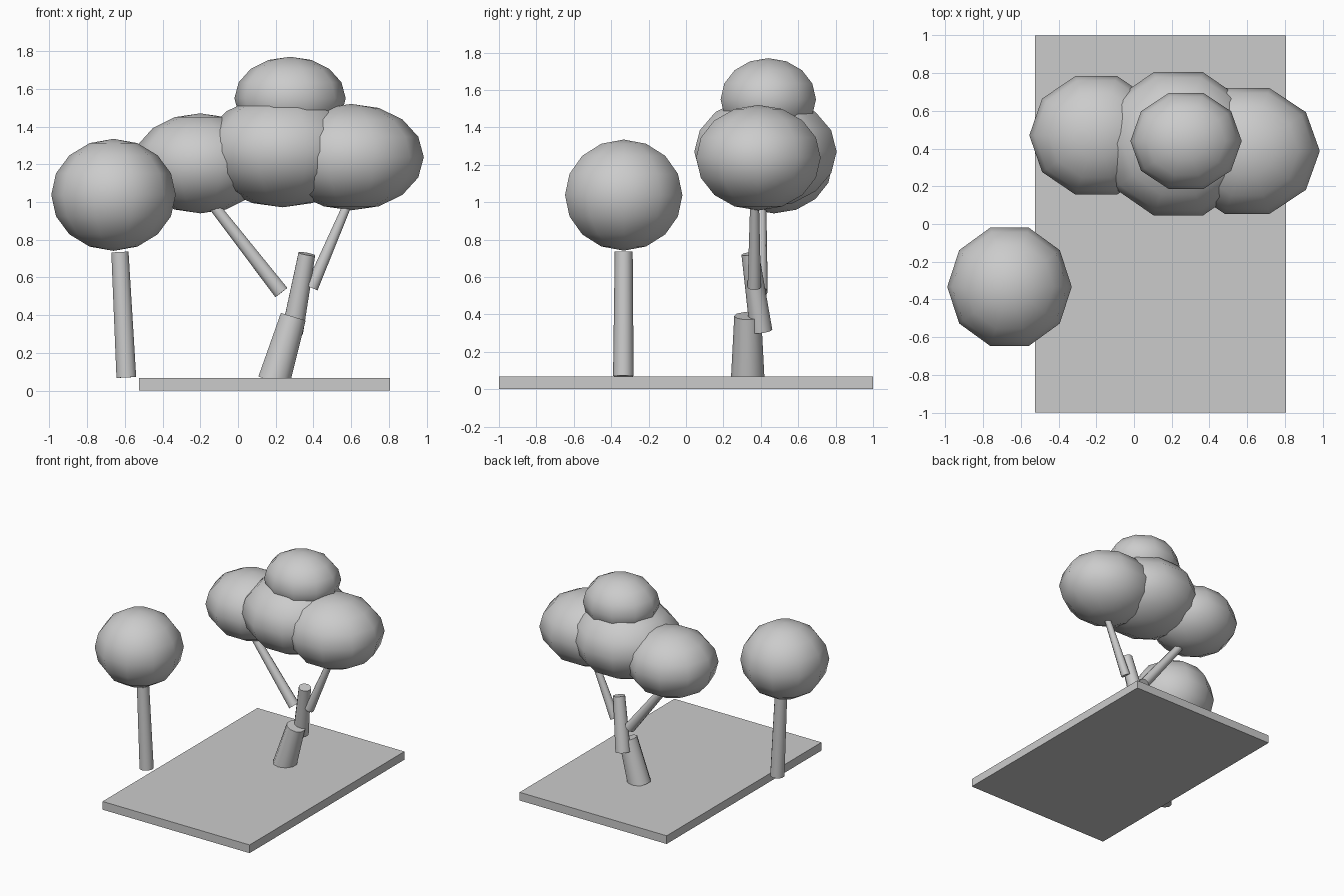
import bpy
import bmesh
import math
from mathutils import Matrix, Vector

cube = bpy.data.objects.get("Cube")
if cube:
    bpy.data.objects.remove(cube, do_unlink=True)

# One plain grey for everything
GREY = (0.6, 0.6, 0.6, 1.0)
grey = bpy.data.materials.new("plain_grey")
grey.use_nodes = True
grey.diffuse_color = GREY
for node in grey.node_tree.nodes:
    if node.type == 'BSDF_PRINCIPLED':
        node.inputs["Base Color"].default_value = GREY

SIDES = 10


def finish(name, bm, smooth_angle=None):
    """Turn a bmesh into a named grey object."""
    bmesh.ops.recalc_face_normals(bm, faces=bm.faces)
    mesh = bpy.data.meshes.new(name)
    bm.to_mesh(mesh)
    bm.free()
    mesh.materials.append(grey)
    obj = bpy.data.objects.new(name, mesh)
    bpy.context.collection.objects.link(obj)
    if smooth_angle:
        bpy.ops.object.select_all(action='DESELECT')
        obj.select_set(True)
        bpy.context.view_layer.objects.active = obj
        bpy.ops.object.shade_smooth_by_angle(angle=math.radians(smooth_angle))
    return obj


def foliage(name, centre, radii, rings=8):
    """Low-poly ellipsoid: a half circle spun around z."""
    bm = bmesh.new()
    arc = [math.pi * i / rings for i in range(rings + 1)]
    verts = [bm.verts.new((math.sin(a), 0, math.cos(a))) for a in arc]
    edges = [bm.edges.new(pair) for pair in zip(verts, verts[1:])]
    bmesh.ops.spin(bm, geom=verts + edges, cent=(0, 0, 0), axis=(0, 0, 1),
                   angle=math.tau, steps=SIDES)
    bmesh.ops.remove_doubles(bm, verts=bm.verts, dist=0.001)
    bmesh.ops.scale(bm, vec=radii, verts=bm.verts)
    bmesh.ops.translate(bm, vec=centre, verts=bm.verts)
    finish(name, bm, 60)


def limb(name, start, end, start_radius, end_radius):
    """Tapered capped cylinder between two points."""
    start, end = Vector(start), Vector(end)
    axis = end - start
    turn = Vector((0, 0, 1)).rotation_difference(axis).to_matrix().to_4x4()
    bm = bmesh.new()
    bmesh.ops.create_cone(bm, cap_ends=True, segments=SIDES,
                          radius1=start_radius, radius2=end_radius,
                          depth=axis.length,
                          matrix=Matrix.Translation((start + end) / 2) @ turn)
    finish(name, bm, 50)


# Ground slab
bm = bmesh.new()
bmesh.ops.create_cube(bm, size=1)
bmesh.ops.scale(bm, vec=(1.33, 2.0, 0.067), verts=bm.verts)
bmesh.ops.translate(bm, vec=(0.14, 0, 0.0335), verts=bm.verts)
finish("ground_slab", bm)

# Small tree
limb("small_trunk", (-0.592, -0.335, 0.07), (-0.626, -0.333, 0.735), 0.055, 0.048)
foliage("small_foliage", (-0.66, -0.333, 1.038), (0.33, 0.33, 0.297))

# Large tree: trunk and branches
limb("large_trunk_lower", (0.19, 0.33, 0.05), (0.293, 0.33, 0.392), 0.09, 0.072)
limb("large_trunk_upper", (0.288, 0.402, 0.31), (0.365, 0.343, 0.725), 0.06, 0.047)
limb("right_branch", (0.23, 0.395, 0.52), (-0.16, 0.4, 1.02), 0.042, 0.029)
limb("left_branch", (0.39, 0.365, 0.545), (0.61, 0.367, 1.055), 0.036, 0.022)

# Large tree: crown
foliage("right_foliage", (-0.20, 0.47, 1.205), (0.355, 0.331, 0.265))
foliage("middle_foliage", (0.235, 0.425, 1.27), (0.42, 0.4, 0.298))
foliage("left_foliage", (0.60, 0.387, 1.238), (0.385, 0.35, 0.282))
foliage("top_foliage", (0.276, 0.44, 1.55), (0.295, 0.268, 0.22))
